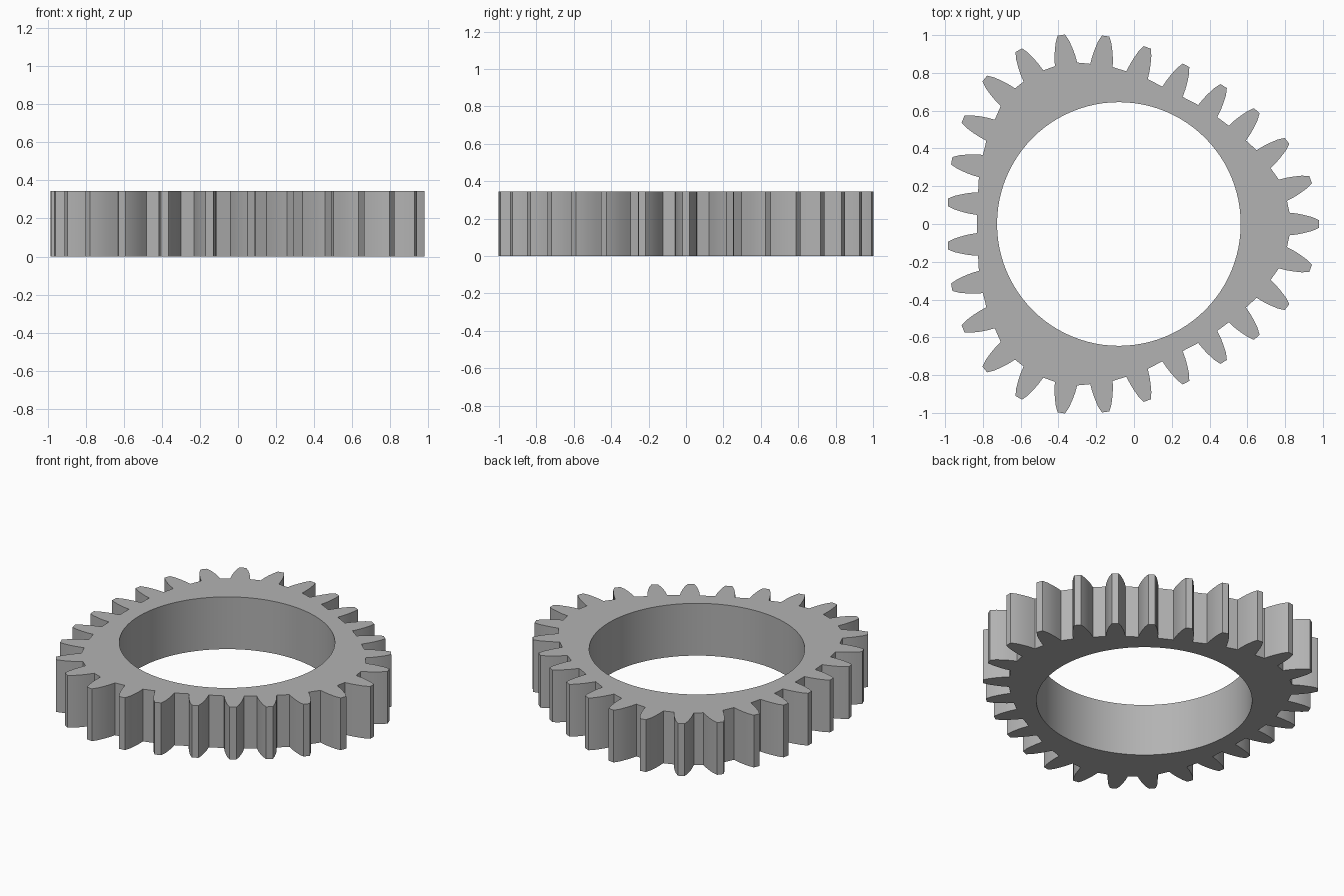
import bpy, bmesh
from math import sin, cos, pi, radians
from mathutils import Vector

old = bpy.data.objects.get("Cube")
if old:
    bpy.data.objects.remove(old)

HEIGHT = 0.345
HOLE_X, HOLE_R = -0.08, 0.645

# Tooth tips on the +y half of the non-circular rim, from +x round to -x
half = [(0.98, 0), (0.935, 0.235), (0.81, 0.44), (0.65, 0.6), (0.475, 0.73),
        (0.275, 0.84), (0.07, 0.935), (-0.15, 0.995), (-0.385, 1.0),
        (-0.61, 0.92), (-0.79, 0.77), (-0.905, 0.555), (-0.965, 0.335), (-0.985, 0.115)]
tips = [Vector(p) for p in half] + [Vector((x, -y)) for x, y in reversed(half[1:])]

# Half of one tooth: half width, depth below the tip
flank = [(0.06, 0.157), (0.055, 0.115), (0.048, 0.08), (0.036, 0.035), (0.02, 0)]
tooth = [(-w, d) for w, d in flank] + [(w, d) for w, d in reversed(flank)]

# Each tooth stands square to the rim
outline = []
for i, tip in enumerate(tips):
    along = (tips[(i + 1) % len(tips)] - tips[i - 1]).normalized()
    inward = Vector((-along.y, along.x))
    outline += [tip + along * w + inward * d for w, d in tooth]

hole = [Vector((HOLE_X + HOLE_R * cos(2 * pi * k / 96), HOLE_R * sin(2 * pi * k / 96)))
        for k in range(96)]

# Fill between the outline and the hole, then extrude
bm = bmesh.new()
edges = []
for loop in (outline, hole):
    verts = [bm.verts.new((p.x, p.y, 0)) for p in loop]
    edges += [bm.edges.new((verts[k - 1], verts[k])) for k in range(len(verts))]
bmesh.ops.triangle_fill(bm, edges=edges, use_beauty=True)
result = bmesh.ops.extrude_face_region(bm, geom=bm.faces[:], use_keep_orig=True)
top = [v for v in result["geom"] if isinstance(v, bmesh.types.BMVert)]
bmesh.ops.translate(bm, verts=top, vec=(0, 0, HEIGHT))
bmesh.ops.recalc_face_normals(bm, faces=bm.faces)

mesh = bpy.data.meshes.new("gear_ring")
bm.to_mesh(mesh)
bm.free()
gear = bpy.data.objects.new("gear_ring", mesh)
bpy.context.collection.objects.link(gear)

# Plain grey metal
mat = bpy.data.materials.new("grey")
mat.use_nodes = True
colour = (0.45, 0.45, 0.45, 1)
mat.diffuse_color = colour
mat.node_tree.nodes["Principled BSDF"].inputs["Base Color"].default_value = colour
mesh.materials.append(mat)

bpy.ops.object.select_all(action="DESELECT")
gear.select_set(True)
bpy.context.view_layer.objects.active = gear
bpy.ops.object.shade_smooth_by_angle(angle=radians(25))
